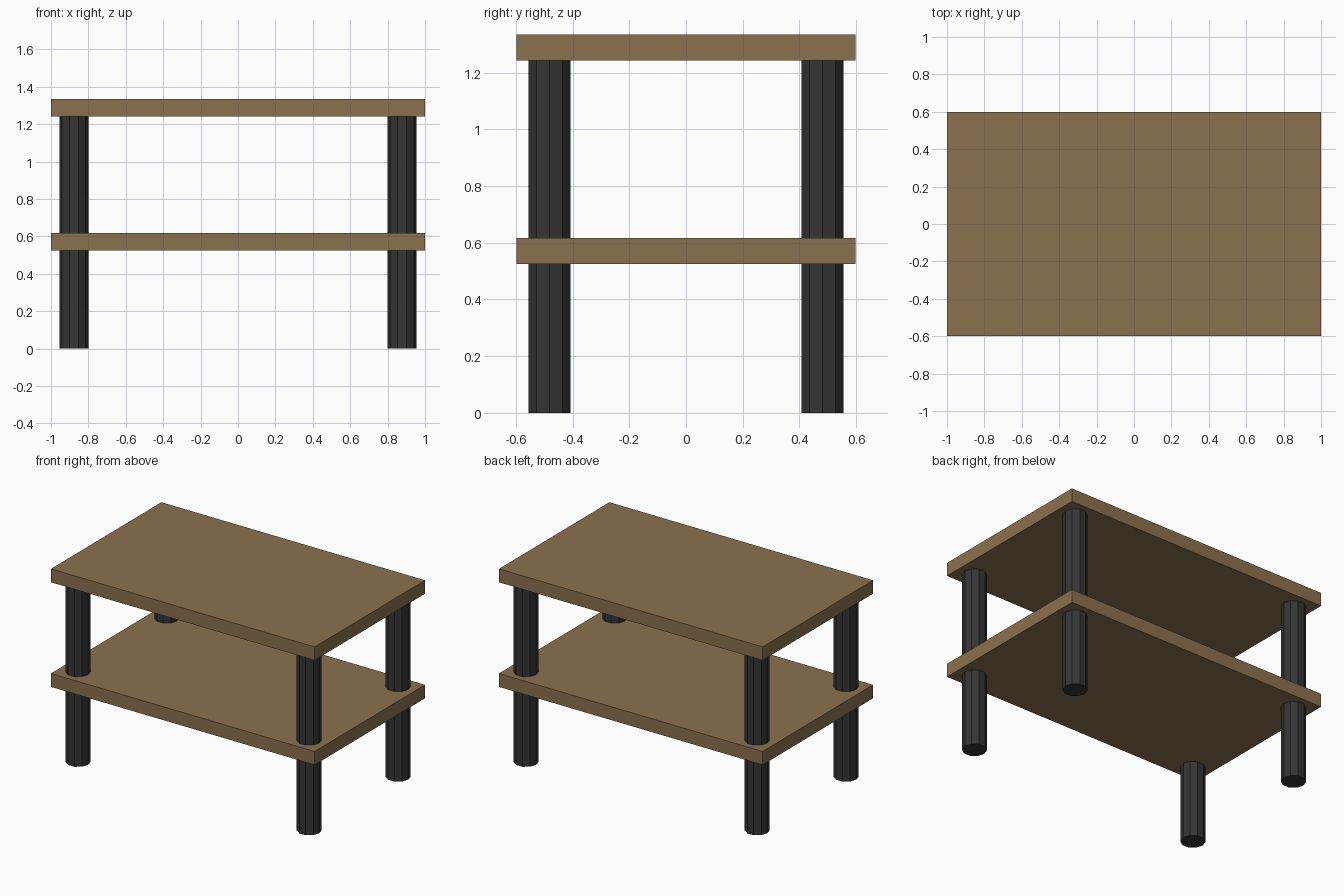
import bpy

if "Cube" in bpy.data.objects:
    bpy.data.objects.remove(bpy.data.objects["Cube"])

def material(name, rgb):
    m = bpy.data.materials.new(name)
    m.diffuse_color = (*rgb, 1)
    m.use_nodes = True
    m.node_tree.nodes["Principled BSDF"].inputs["Base Color"].default_value = m.diffuse_color
    return m

wood = material("wood", (0.26, 0.165, 0.075))
dark = material("dark_metal", (0.035, 0.035, 0.035))

def board(name, bottom, top):
    bpy.ops.mesh.primitive_cube_add(size=1, location=(0, 0, (bottom + top) / 2))
    ob = bpy.context.object
    ob.name = name
    ob.scale = (2, 1.196, top - bottom)
    bpy.ops.object.transform_apply(location=False, rotation=False, scale=True)
    ob.data.materials.append(wood)

# Two identical slabs
board("table_top", 1.242, 1.334)
board("lower_shelf", 0.525, 0.617)

# Ten-sided legs running through the shelf, with a corner pointing along x
for side, sx in (("left", -1), ("right", 1)):
    for end, sy in (("front", -1), ("back", 1)):
        bpy.ops.mesh.primitive_cylinder_add(
            vertices=10, radius=0.0775, depth=1.242,
            location=(sx * 0.877, sy * 0.481, 0.621), rotation=(0, 0, 1.5707963))
        leg = bpy.context.object
        leg.name = f"{end}_{side}_leg"
        leg.data.materials.append(dark)
